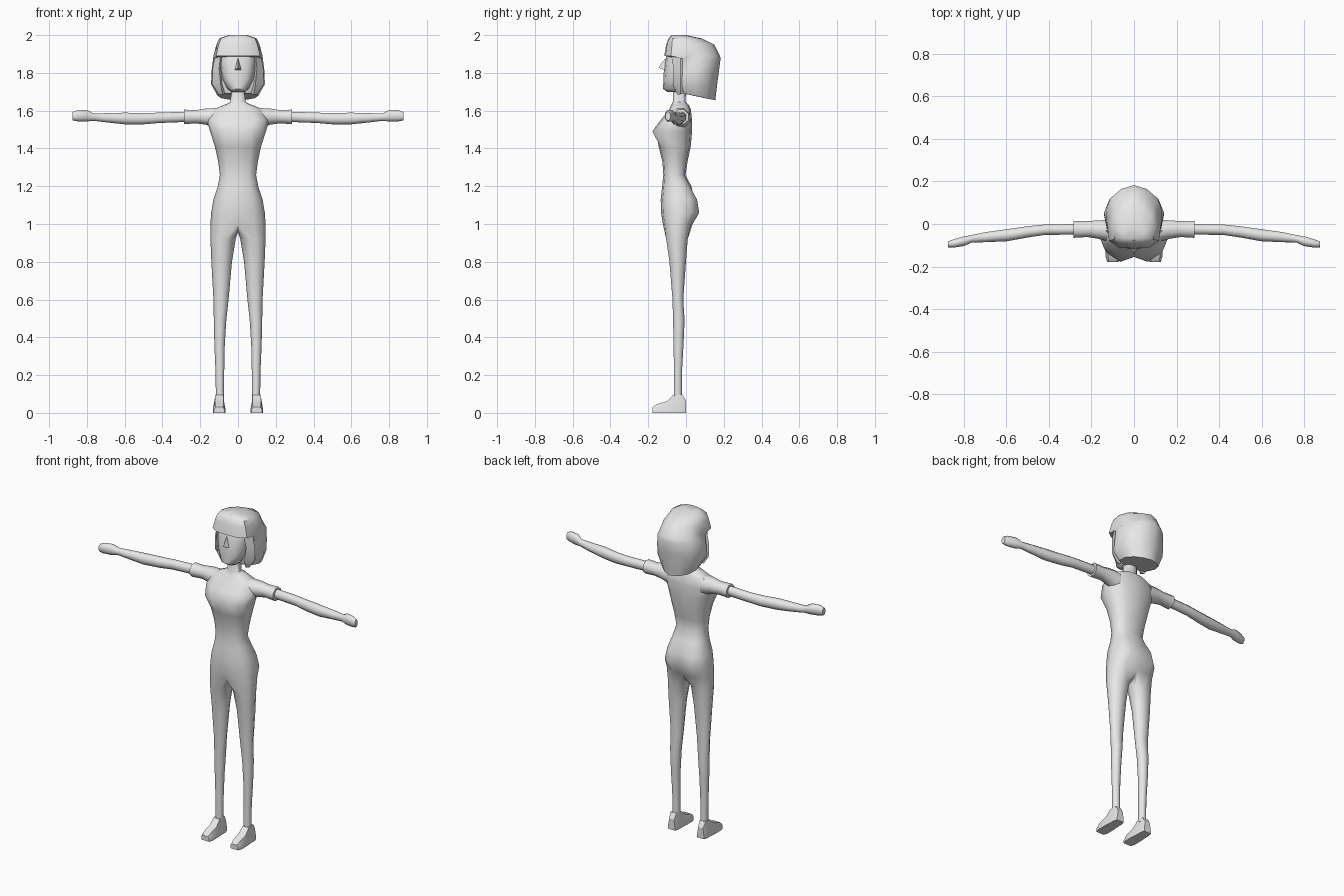
import bpy, bmesh, math

if "Cube" in bpy.data.objects:
    bpy.data.objects.remove(bpy.data.objects["Cube"])

grey = bpy.data.materials.new("plain_grey")
grey.diffuse_color = (0.8, 0.8, 0.8, 1)
grey.use_nodes = True
grey.node_tree.nodes["Principled BSDF"].inputs["Base Color"].default_value = grey.diffuse_color


def finish(name, bm, angle):
    """Weld the seams, orient the faces and make a smooth shaded object."""
    bmesh.ops.remove_doubles(bm, verts=bm.verts[:], dist=1e-4)
    bmesh.ops.recalc_face_normals(bm, faces=bm.faces[:])
    mesh = bpy.data.meshes.new(name)
    bm.to_mesh(mesh)
    bm.free()
    mesh.materials.append(grey)
    obj = bpy.data.objects.new(name, mesh)
    bpy.context.collection.objects.link(obj)
    bpy.ops.object.select_all(action='DESELECT')
    obj.select_set(True)
    bpy.context.view_layer.objects.active = obj
    bpy.ops.object.shade_smooth_by_angle(angle=math.radians(angle))
    return obj


def loft(bm, rings, side=1, closed=True, start=False, end=False):
    """Skin a list of point rings; side=-1 builds the mirrored copy."""
    rows = [[bm.verts.new((side * p[0], p[1], p[2])) for p in r] for r in rings]
    n = len(rows[0])
    for a, b in zip(rows, rows[1:]):
        for i in range(n if closed else n - 1):
            j = (i + 1) % n
            bm.faces.new((a[i], a[j], b[j], b[i]))
    if start:
        bm.faces.new(rows[0])
    if end:
        bm.faces.new(rows[-1])


def half_ring(z, w, yf, yb, power=0.8):
    """Half outline from the front centre round the side to the back centre."""
    pts = []
    for i in range(7):
        t = math.pi * i / 6
        s, c = max(math.sin(t), 0), math.cos(t)
        if i in (0, 6):
            s = 0
        y = (yf + yb) / 2 - math.copysign(abs(c) ** power, c) * (yb - yf) / 2
        pts.append((w * s ** power, y, z))
    return pts


def leg_ring(z, x0, x1, yf, yb):
    cx, a, cy, b = (x0 + x1) / 2, (x1 - x0) / 2, (yf + yb) / 2, (yb - yf) / 2
    ts = [math.radians(-108 + 36 * i) for i in range(10)]
    return [(cx + a * math.cos(t), cy + b * math.sin(t), z) for t in ts]


def arm_ring(x, y0, y1, z0, z1):
    ts = [math.radians(22.5 + 45 * i) for i in range(8)]
    return [(x, (y0 + y1) / 2 + (y1 - y0) / 2 * math.cos(t) * 1.06,
             (z0 + z1) / 2 + (z1 - z0) / 2 * math.sin(t) * 1.06) for t in ts]


# Body: neck, torso, hips and legs as one skin
torso = [half_ring(*r) for r in (
    (1.73, 0.035, -0.07, 0.0), (1.645, 0.04, -0.07, -0.002),
    (1.63, 0.075, -0.078, 0.015), (1.605, 0.135, -0.09, 0.026),
    (1.55, 0.165, -0.135, 0.032), (1.49, 0.148, -0.178, 0.032),
    (1.41, 0.122, -0.145, 0.025), (1.33, 0.105, -0.125, 0.008),
    (1.26, 0.096, -0.12, -0.003), (1.20, 0.107, -0.126, 0.028),
    (1.13, 0.13, -0.134, 0.058), (1.06, 0.142, -0.132, 0.07),
    (1.0, 0.146, -0.122, 0.035))]
# Bust: fuller either side of the centre
bust = torso[5]
bust[0] = (0, -0.155, 1.49)
bust[1] = (0.065, -0.178, 1.49)
# Buttocks: fuller either side of the centre
for ring in torso[-3:-1]:
    x, y, z = ring[5]
    ring[5] = (x, ring[6][1], z)
    ring[6] = (0, ring[6][1] - 0.015, z)
crotch = [(0, 0.01, 0.965), (0, -0.04, 0.955), (0, -0.09, 0.965)]
legs = [torso[-1] + crotch] + [leg_ring(*r) for r in (
    (0.92, 0.012, 0.146, -0.108, 0.012), (0.80, 0.032, 0.141, -0.09, 0.002),
    (0.60, 0.05, 0.13, -0.073, -0.013), (0.49, 0.062, 0.128, -0.07, -0.006),
    (0.36, 0.07, 0.125, -0.067, -0.012), (0.22, 0.073, 0.119, -0.065, -0.02),
    (0.08, 0.073, 0.117, -0.066, -0.02))]
bm = bmesh.new()
for s in (1, -1):
    loft(bm, torso, s, closed=False)
    loft(bm, legs, s, end=True)
finish("body", bm, 60)

# Short sleeves
sleeve = [arm_ring(*r) for r in (
    (0.11, -0.085, 0.02, 1.50, 1.615), (0.17, -0.07, 0.018, 1.525, 1.612),
    (0.22, -0.062, 0.014, 1.532, 1.604), (0.285, -0.066, 0.015, 1.528, 1.606))]
bm = bmesh.new()
for s in (1, -1):
    loft(bm, sleeve, s, end=True)
finish("sleeves", bm, 50)

# Bare arms and hands
arm = [arm_ring(*r) for r in (
    (0.27, -0.05, 0.0, 1.54, 1.595), (0.42, -0.052, -0.002, 1.534, 1.59),
    (0.50, -0.064, -0.01, 1.527, 1.588), (0.60, -0.082, -0.024, 1.527, 1.59),
    (0.70, -0.086, -0.038, 1.538, 1.587), (0.765, -0.088, -0.052, 1.546, 1.586),
    (0.80, -0.104, -0.058, 1.542, 1.604), (0.85, -0.112, -0.072, 1.543, 1.603),
    (0.875, -0.11, -0.082, 1.548, 1.593))]
bm = bmesh.new()
for s in (1, -1):
    loft(bm, arm, s, end=True)
finish("arms", bm, 60)

# Shoes: cross-sections from heel to toe
shoe = []
for y, w, h in ((0.0, 0.024, 0.065), (-0.02, 0.03, 0.098), (-0.066, 0.031, 0.095),
                (-0.10, 0.034, 0.062), (-0.155, 0.034, 0.046), (-0.178, 0.027, 0.03)):
    k = 0.018
    shoe.append([(0.099 + x * w, y, z) for x, z in (
        (-1, 0), (-1, k), (-0.68, h), (0.68, h), (1, k), (1, 0))])
bm = bmesh.new()
for s in (1, -1):
    loft(bm, shoe, s, start=True, end=True)
finish("shoes", bm, 30)

# Head
head = [half_ring(*r) for r in (
    (1.70, 0.035, -0.10, -0.02), (1.715, 0.055, -0.121, 0.0),
    (1.76, 0.078, -0.12, 0.03), (1.80, 0.088, -0.118, 0.04),
    (1.85, 0.093, -0.112, 0.05), (1.90, 0.093, -0.10, 0.05),
    (1.95, 0.07, -0.08, 0.04))]
bm = bmesh.new()
for s in (1, -1):
    loft(bm, head, s, closed=False)
bmesh.ops.remove_doubles(bm, verts=bm.verts[:], dist=1e-4)
bmesh.ops.holes_fill(bm, edges=[e for e in bm.edges if e.is_boundary], sides=0)
finish("head", bm, 50)

# Nose
bm = bmesh.new()
nose = [bm.verts.new(p) for p in ((0, -0.108, 1.88), (0.018, -0.112, 1.815),
                                  (-0.018, -0.112, 1.815), (0, -0.146, 1.828))]
for f in ((0, 1, 3), (0, 3, 2), (1, 2, 3), (0, 2, 1)):
    bm.faces.new([nose[i] for i in f])
finish("nose", bm, 70)


# Hair: bob with a fringe above the face and a low point at the back
def hair_ring(z, w, yf, yb, drop=0.0):
    d = yb - yf
    plan = ((0, yf), (0.55 * w, yf + 0.005), (0.9 * w, yf + 0.12 * d),
            (w, yf + 0.45 * d), (0.82 * w, yf + 0.74 * d),
            (0.45 * w, yf + 0.92 * d), (0, yb))
    return [(x, y, z - drop * max(y, 0) / 0.155) for x, y in plan]


hair = [hair_ring(*r) for r in (
    (1.69, 0.108, -0.035, 0.155, 0.035), (1.74, 0.142, -0.048, 0.165),
    (1.80, 0.141, -0.045, 0.173), (1.875, 0.132, -0.045, 0.183),
    (1.89, 0.13, -0.115, 0.18), (1.95, 0.114, -0.105, 0.15),
    (1.982, 0.10, -0.093, 0.085), (2.0, 0.05, -0.075, 0.0))]
bm = bmesh.new()
for s in (1, -1):
    loft(bm, hair, s, closed=False)
bmesh.ops.remove_doubles(bm, verts=bm.verts[:], dist=1e-4)
bmesh.ops.holes_fill(bm, edges=[e for e in bm.edges if e.is_boundary], sides=0)
finish("hair", bm, 40)

# Side locks framing the face
bm = bmesh.new()
for s in (1, -1):
    loft(bm, [[(x0, -0.03, z), (x0 + 0.012, yf, z), (x1, -0.03, z)] for z, x0, x1, yf in (
        (1.685, 0.07, 0.10, -0.045), (1.74, 0.08, 0.137, -0.07),
        (1.82, 0.088, 0.135, -0.065), (1.90, 0.08, 0.12, -0.08))],
        s, start=True, end=True)
finish("side_locks", bm, 50)
